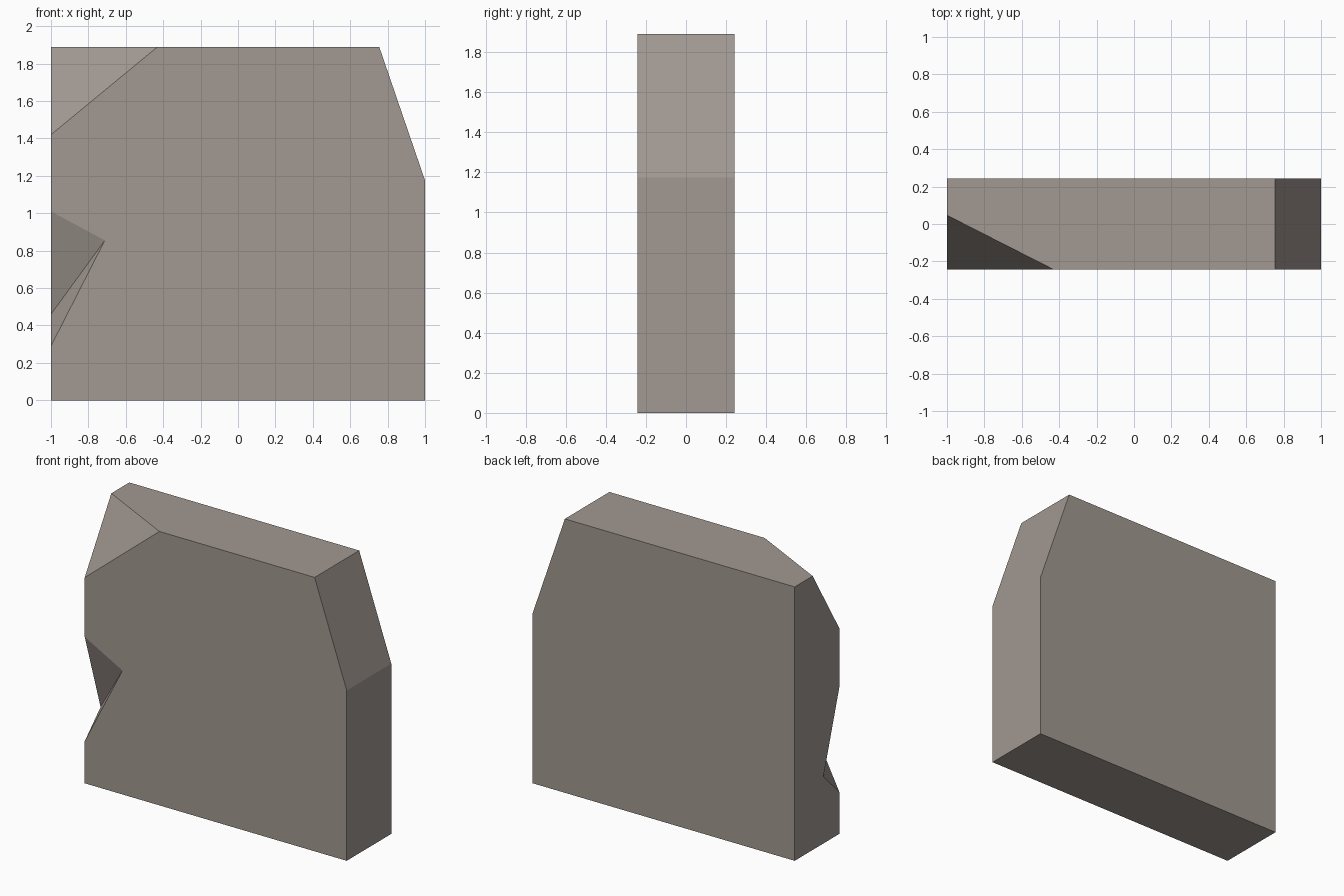
import bpy, bmesh
from mathutils import Vector

if "Cube" in bpy.data.objects:
    bpy.data.objects.remove(bpy.data.objects["Cube"])

HALF_DEPTH, HEIGHT = 0.243, 1.89


def make_object(name, bm):
    bmesh.ops.recalc_face_normals(bm, faces=bm.faces[:])
    mesh = bpy.data.meshes.new(name)
    bm.to_mesh(mesh)
    bm.free()
    obj = bpy.data.objects.new(name, mesh)
    bpy.context.collection.objects.link(obj)
    return obj


stone = bpy.data.materials.new("warm_grey_stone")
stone.diffuse_color = (0.36, 0.315, 0.285, 1)
stone.use_nodes = True
stone.node_tree.nodes["Principled BSDF"].inputs["Base Color"].default_value = stone.diffuse_color

# Slab: front outline with a sloped right shoulder, extruded in depth
outline = [(-1, 0), (1, 0), (1, 1.175), (0.755, HEIGHT), (-1, HEIGHT)]
bm = bmesh.new()
face = bm.faces.new([bm.verts.new((x, -HALF_DEPTH, z)) for x, z in outline])
ext = bmesh.ops.extrude_face_region(bm, geom=[face])
bmesh.ops.translate(bm, vec=(0, 2 * HALF_DEPTH, 0),
                    verts=[v for v in ext["geom"] if isinstance(v, bmesh.types.BMVert)])

# Chipped front upper left corner: planar cut, then capped
a = Vector((-0.43, -HALF_DEPTH, HEIGHT))
b = Vector((-1, -HALF_DEPTH, 1.42))
c = Vector((-1, 0.047, HEIGHT))
normal = (b - a).cross(c - a).normalized()
if normal.dot(Vector((-1, -HALF_DEPTH, HEIGHT)) - a) < 0:
    normal.negate()
cut = bmesh.ops.bisect_plane(bm, geom=bm.verts[:] + bm.edges[:] + bm.faces[:],
                             plane_co=a, plane_no=normal, clear_outer=True)
bmesh.ops.holes_fill(bm, edges=[e for e in bm.edges if e.is_boundary])
slab = make_object("stone_slab", bm)
slab.data.materials.append(stone)

# Notch in the front left edge: wedge scaled about its ridge so it pokes outside
tip = Vector((-0.712, -HALF_DEPTH, 0.855))
deep = Vector((-1, -0.07, 0.46))
upper = Vector((-1, -HALF_DEPTH, 1.01))
lower = Vector((-1, -HALF_DEPTH, 0.29))
mid = (tip + deep) / 2
bm = bmesh.new()
for p in (tip, deep, upper, lower):
    bm.verts.new(mid + (p - mid) * 1.6)
bmesh.ops.convex_hull(bm, input=bm.verts[:])
cutter = make_object("notch_cutter", bm)
cutter.data.materials.append(stone)
cutter.hide_render = True

mod = slab.modifiers.new("notch", "BOOLEAN")
mod.operation = "DIFFERENCE"
mod.solver = "EXACT"
mod.object = cutter
bpy.context.view_layer.objects.active = slab
bpy.ops.object.modifier_apply(modifier=mod.name)
bpy.data.objects.remove(cutter)
